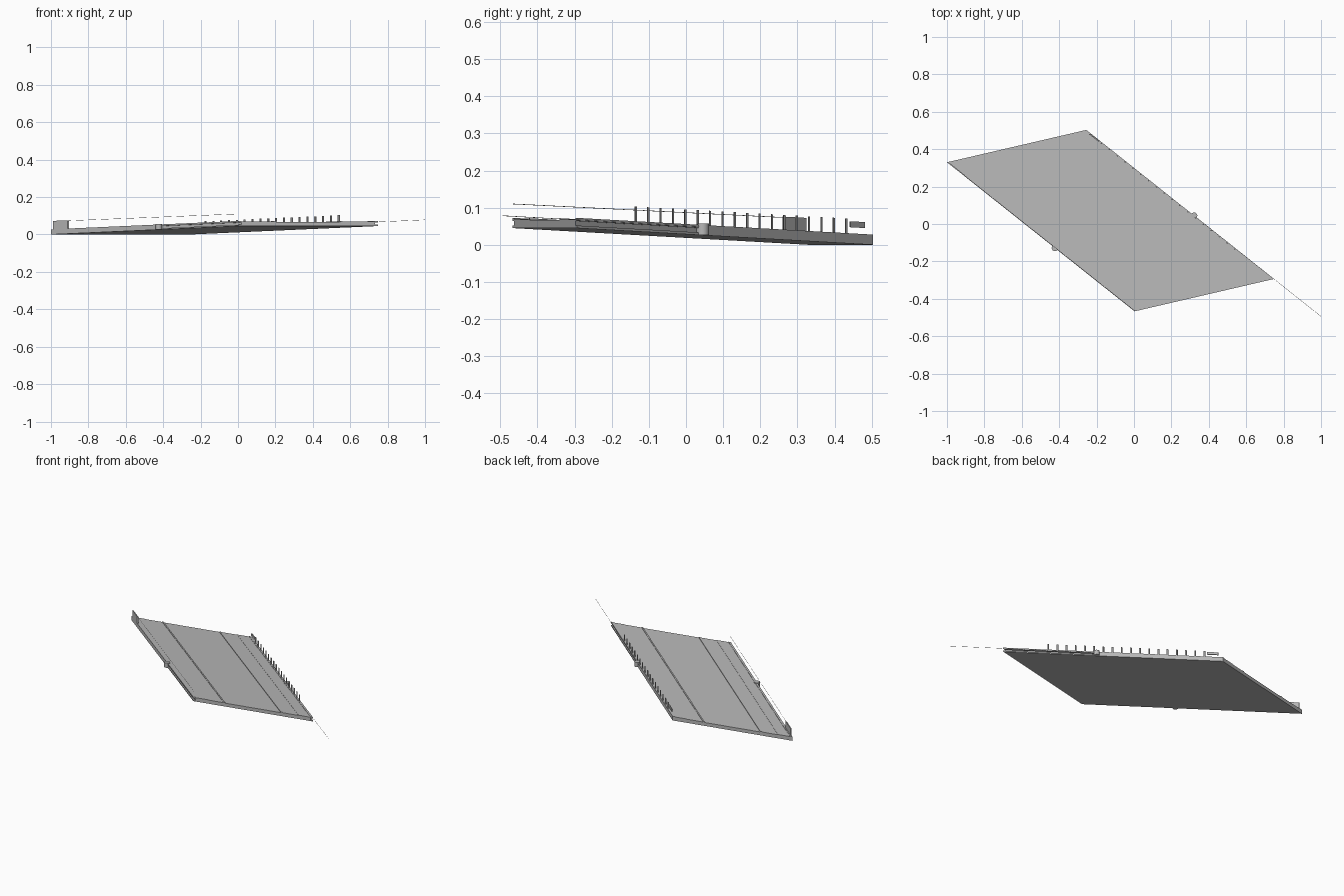
import bpy
import bmesh
from mathutils import Vector

cube = bpy.data.objects.get("Cube")
if cube:
    bpy.data.objects.remove(cube)


def material(name, value):
    mat = bpy.data.materials.new(name)
    mat.use_nodes = True
    color = (value, value, value, 1)
    mat.diffuse_color = color
    mat.node_tree.nodes["Principled BSDF"].inputs["Base Color"].default_value = color
    return mat


concrete = material("concrete grey", 0.48)

# Skewed bridge frame: u runs across, t along the sloping span, h above the soffit
ORIGIN = Vector((-1, 0.33, 0))
ACROSS = Vector((0.745, 0.173, 0))
ALONG = Vector((1.003, -0.797, 0.045))
SPLIT = 0.575


def place(u, t, h):
    return ORIGIN + ACROSS * u + ALONG * t + Vector((0, 0, h))


def finish(name, bm):
    bmesh.ops.recalc_face_normals(bm, faces=bm.faces)
    mesh = bpy.data.meshes.new(name)
    bm.to_mesh(mesh)
    bm.free()
    mesh.materials.append(concrete)
    obj = bpy.data.objects.new(name, mesh)
    bpy.context.collection.objects.link(obj)
    return obj


def block(name, us, ts, hs):
    bm = bmesh.new()
    bmesh.ops.create_cube(bm, size=1)
    for v in bm.verts:
        v.co = place(*(r[0] if c < 0 else r[1] for c, r in zip(v.co, (us, ts, hs))))
    return finish(name, bm)


def wire(name, start, end, radius=0.0008):
    curve = bpy.data.curves.new(name, "CURVE")
    curve.dimensions = "3D"
    curve.bevel_depth = radius
    curve.bevel_resolution = 0
    line = curve.splines.new("POLY")
    line.points.add(1)
    for point, co in zip(line.points, (start, end)):
        point.co = (*place(*co), 1)
    curve.materials.append(concrete)
    bpy.context.collection.objects.link(bpy.data.objects.new(name, curve))


# Deck core, soffit and carriageway
block("soffit_plate", (0, 1), (0, 1), (0, 0.007))
block("deck_core", (0.02, 0.98), (0, 1), (0.006, 0.018))
block("carriageway", (0.26, 0.74), (0, 1), (0.017, 0.022))

# Matching edges on both sides
for side in ("right", "left"):
    def across(a, b):
        return (a, b) if side == "right" else (1 - b, 1 - a)

    block(side + "_footway", across(0.12, 0.26), (0, 1), (0.017, 0.0235))
    block(side + "_verge", across(0.02, 0.12), (0, 1), (0.017, 0.025))
    block(side + "_kerb", across(0.255, 0.268), (0, 1), (0.017, 0.0265))
    block(side + "_edge_beam", across(0, 0.02), (0, 1), (0.019, 0.0275))
    block(side + "_abutment_wall", across(0, 0.02), (0, SPLIT), (0.006, 0.02))

    # Round pier at the end of the solid wall
    bm = bmesh.new()
    bmesh.ops.create_cone(bm, cap_ends=True, segments=16,
                          radius1=0.017, radius2=0.017, depth=0.03)
    center = place(across(0, 1)[0] if side == "right" else 1, SPLIT, 0.016)
    bmesh.ops.translate(bm, verts=bm.verts, vec=center)
    pier = finish(side + "_round_pier", bm)
    for poly in pier.data.polygons:
        poly.use_smooth = abs(poly.normal.z) < 0.5

# Row of railing posts on the left edge
for i in range(18):
    t = 0.088 + i * 0.0418
    block("railing_post", (0.987, 0.994), (t - 0.003, t + 0.003), (0.025, 0.067))

# End panels
block("right_end_panel", (0, 0.01), (0.01, 0.088), (0.025, 0.072))
block("left_end_panel", (0.985, 0.995), (0.025, 0.075), (0.044, 0.06))

# Guide wires
wire("right_guide_wire", (0.005, 0.01, 0.07), (0.005, 1, 0.065))
wire("left_guide_wire", (1, SPLIT, 0.022), (1, 1.25, 0.022))
